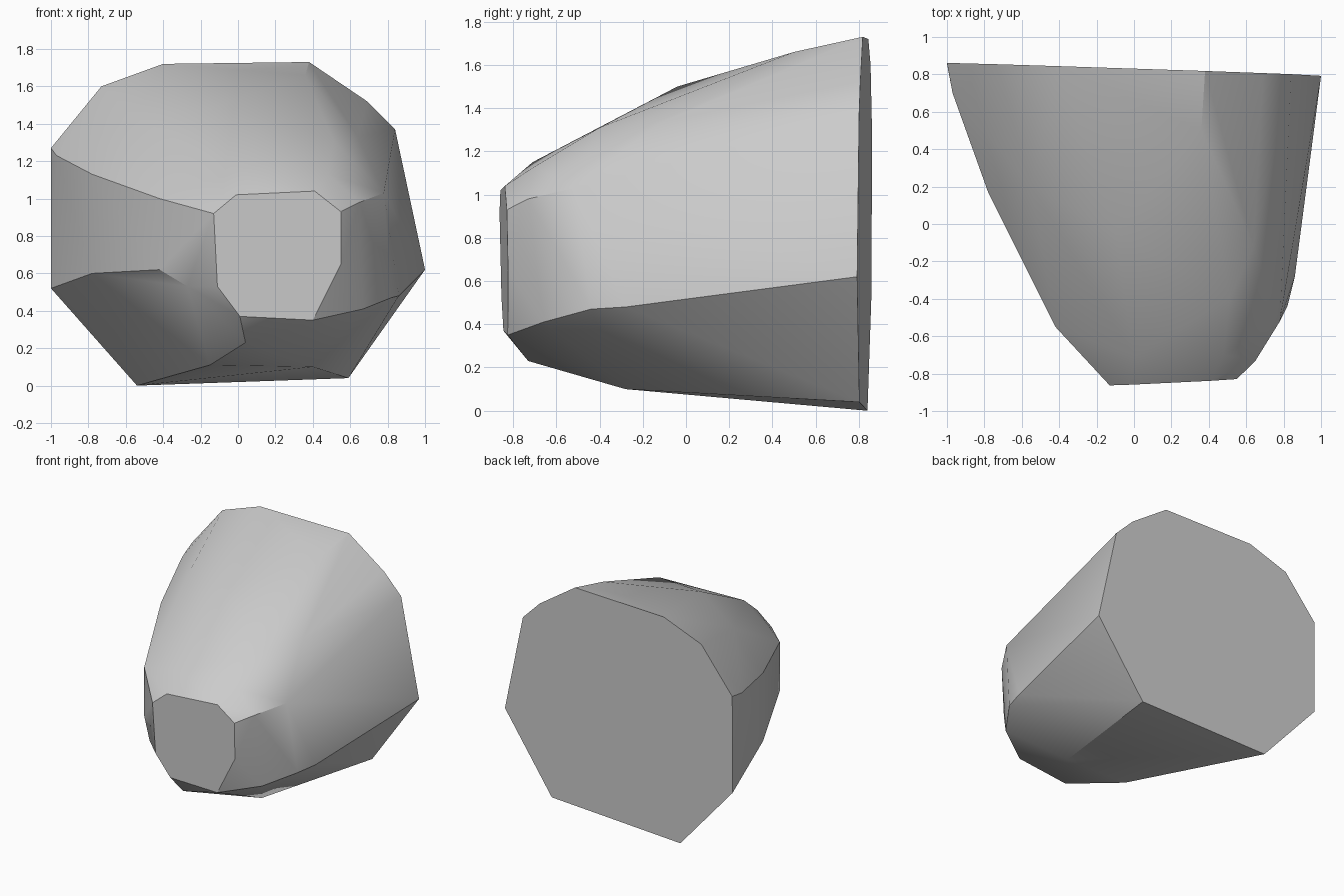
import bpy
import bmesh
from math import radians
from mathutils import Vector

# Remove only the default cube
default_cube = bpy.data.objects.get("Cube")
if default_cube:
    bpy.data.objects.remove(default_cube, do_unlink=True)


def make_material(name, colour):
    material = bpy.data.materials.new(name)
    material.use_nodes = True
    material.diffuse_color = colour
    shader = material.node_tree.nodes["Principled BSDF"]
    shader.inputs["Base Color"].default_value = colour
    return material


def on_plane(outline, offset, slope_x, slope_z):
    """Lift an x, z outline onto a slightly tilted upright plane."""
    return [Vector((x, offset + slope_x * x + slope_z * z, z)) for x, z in outline]


def convex_object(name, points, material):
    """Wrap the corner points in a convex skin and merge coplanar triangles."""
    bm = bmesh.new()
    for point in points:
        bm.verts.new(point)
    hull = bmesh.ops.convex_hull(bm, input=list(bm.verts))
    leftovers = set(hull["geom_interior"]) | set(hull["geom_unused"])
    loose = [item for item in leftovers if isinstance(item, bmesh.types.BMVert)]
    bmesh.ops.delete(bm, geom=loose, context="VERTS")
    bmesh.ops.dissolve_limit(bm, angle_limit=radians(1),
                             verts=list(bm.verts), edges=list(bm.edges))
    bmesh.ops.recalc_face_normals(bm, faces=list(bm.faces))
    mesh = bpy.data.meshes.new(name)
    bm.to_mesh(mesh)
    bm.free()
    mesh.materials.append(material)
    stone = bpy.data.objects.new(name, mesh)
    bpy.context.collection.objects.link(stone)
    return stone


# Large flat break at the back
back_face = on_plane([(-1, 1.27), (-.73, 1.6), (-.4, 1.72), (.38, 1.73),
                      (.69, 1.52), (.84, 1.37), (1, .62), (.59, .04),
                      (-.54, 0), (-1, .52)],
                     offset=.822, slope_x=-.033, slope_z=.005)

# Small flat nose at the front
front_face = on_plane([(-.13, .92), (-.01, 1.02), (.41, 1.04), (.55, .93),
                       (.55, .65), (.4, .35), (.01, .37), (-.11, .53)],
                      offset=-.838, slope_x=.05, slope_z=-.02)

# Corners of the rounded body between the two flats
upper_side = [(.36, .5, 1.66), (-.1, -.04, 1.5), (.64, -.12, 1.33),
              (.51, -.4, 1.31), (.48, -.7, 1.13), (0, -.71, 1.15)]
right_side = [(.86, -.28, .48), (.82, -.44, .47), (.67, -.66, .41),
              (.65, -.73, .98), (.78, -.52, 1.03)]
left_side = [(-.97, .7, 1.23), (-.78, .17, 1.13), (-.78, .17, .6),
             (-.42, -.55, 1), (-.42, -.55, .62), (-.27, -.7, .53),
             (-.55, .2, 1.43)]
under_side = [(.04, -.73, .23), (.4, -.65, .27), (.4, -.28, .1),
              (-.15, -.28, .11)]
body = [Vector(corner) for side in (upper_side, right_side, left_side, under_side)
        for corner in side]

# Stone with crisp breaks and soft worn faces
stone_grey = make_material("stone grey", (.6, .6, .6, 1))
rock = convex_object("rock", back_face + front_face + body, stone_grey)
bpy.ops.object.select_all(action="DESELECT")
rock.select_set(True)
bpy.context.view_layer.objects.active = rock
bpy.ops.object.shade_smooth_by_angle(angle=radians(30))
